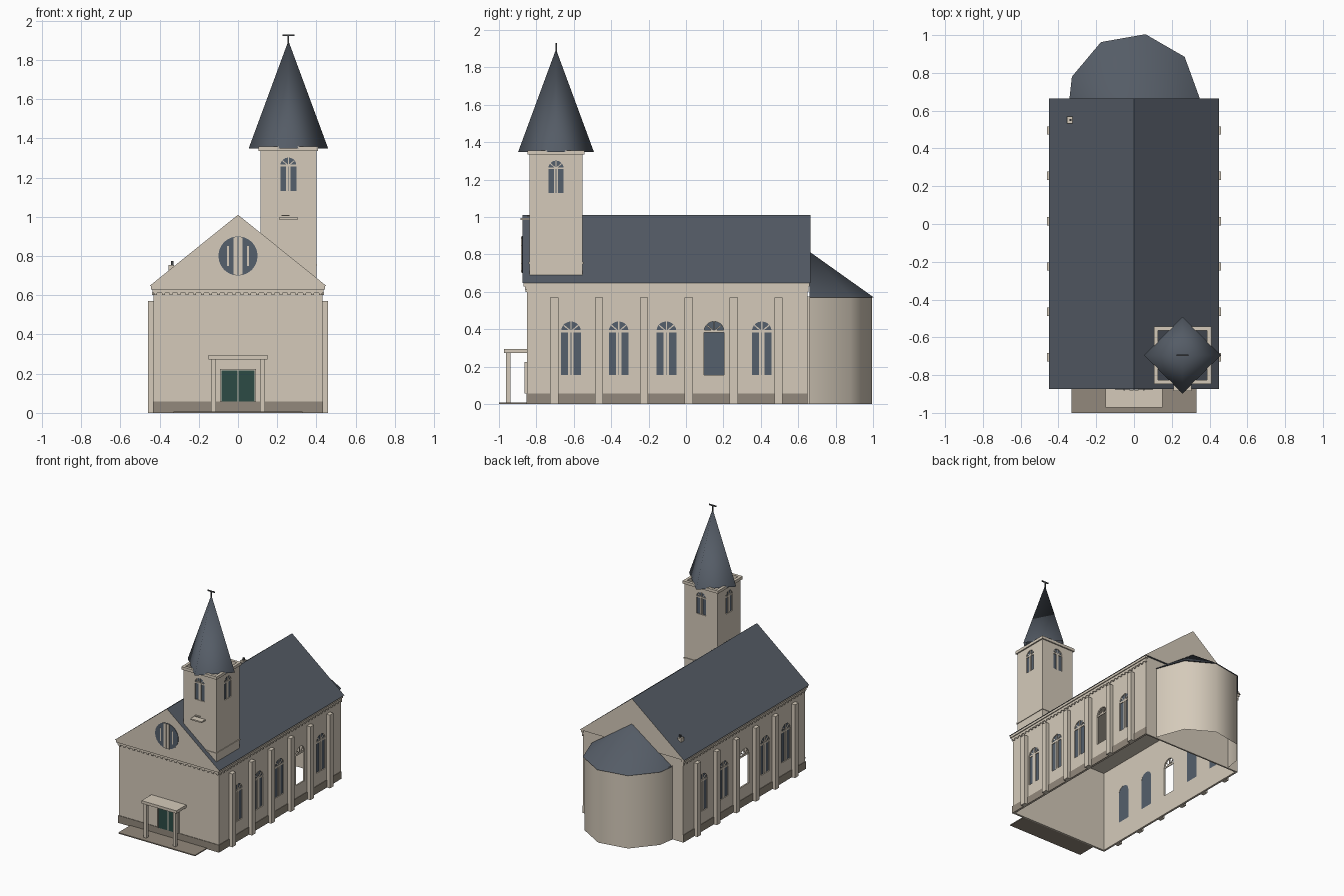
import bpy, bmesh, math
from mathutils import Matrix, Vector

if "Cube" in bpy.data.objects:
    bpy.data.objects.remove(bpy.data.objects["Cube"])


def material(name, r, g, b):
    m = bpy.data.materials.new(name)
    m.use_nodes = True
    m.diffuse_color = (r, g, b, 1)
    m.node_tree.nodes["Principled BSDF"].inputs["Base Color"].default_value = (r, g, b, 1)
    return m


PLASTER = material("beige plaster", .66, .59, .49)
SLATE = material("slate roof", .09, .107, .133)
STONE = material("taupe plinth stone", .29, .25, .2)
GLASS = material("blue grey glass", .09, .115, .15)
GREEN = material("dark green door", .025, .07, .06)
METAL = material("dark metal", .06, .065, .07)


def finish(name, bm, *mats):
    bmesh.ops.recalc_face_normals(bm, faces=bm.faces)
    mesh = bpy.data.meshes.new(name)
    bm.to_mesh(mesh)
    bm.free()
    for m in mats:
        mesh.materials.append(m)
    ob = bpy.data.objects.new(name, mesh)
    bpy.context.collection.objects.link(ob)
    return ob


def activate(ob):
    bpy.ops.object.select_all(action='DESELECT')
    ob.select_set(True)
    bpy.context.view_layer.objects.active = ob


def add_box(bm, x, y, z, matrix=Matrix()):
    """Box from three (low, high) ranges."""
    lo, hi = Vector((x[0], y[0], z[0])), Vector((x[1], y[1], z[1]))
    m = matrix @ Matrix.Translation((lo + hi) / 2) @ Matrix.Diagonal((*(hi - lo), 1))
    bmesh.ops.create_cube(bm, size=1, matrix=m)


def box(name, mat, x, y, z):
    bm = bmesh.new()
    add_box(bm, x, y, z)
    return finish(name, bm, mat)


def add_prism(bm, profile, near, far, matrix):
    """Extrude a local xy outline from local z near to far."""
    face = bm.faces.new([bm.verts.new(matrix @ Vector((u, v, near))) for u, v in profile])
    out = bmesh.ops.extrude_face_region(bm, geom=[face])["geom"]
    shift = matrix.to_3x3() @ Vector((0, 0, far - near))
    bmesh.ops.translate(bm, vec=shift, verts=[v for v in out if isinstance(v, bmesh.types.BMVert)])


def facing(x, y, z, degrees):
    """Wall frame: local x along the wall, y up, z outwards."""
    return (Matrix.Translation((x, y, z)) @ Matrix.Rotation(math.radians(degrees), 4, 'Z')
            @ Matrix.Rotation(math.pi / 2, 4, 'X'))


def arch(w, h, steps=10):
    r = w / 2
    ring = [(r * math.cos(math.pi * i / steps), h - r + r * math.sin(math.pi * i / steps))
            for i in range(steps + 1)]
    return [(-r, 0), (r, 0)] + ring


def cut(target, bm):
    cutter = finish("cutter", bm)
    cutter.hide_render = True
    mod = target.modifiers.new("cut", 'BOOLEAN')
    mod.operation, mod.solver, mod.object = 'DIFFERENCE', 'EXACT', cutter
    activate(target)
    bpy.ops.object.modifier_apply(modifier=mod.name)
    bpy.data.objects.remove(cutter)


def window(name, frame, w, h, glazed=True):
    """Arched pane with double mullion, transom and fan tracery."""
    if glazed:
        bm = bmesh.new()
        add_prism(bm, arch(w, h), -.011, -.007, frame)
        finish(name + "_glass", bm, GLASS)
    bm = bmesh.new()
    r, t = w / 2, w * .06
    spring, depth = h - r, (-.008, -.002)
    add_box(bm, (-r, r), (spring - t, spring + t), depth, frame)
    if glazed:
        for s in (-1, 1):
            add_box(bm, (s * t * 1.3 - t, s * t * 1.3 + t), (0, spring), depth, frame)
    for angle in (40, 90, 140):
        spoke = frame @ Matrix.Translation((0, spring, 0)) @ Matrix.Rotation(math.radians(angle), 4, 'Z')
        add_box(bm, (0, r * .97), (-t / 2, t / 2), depth, spoke)
    finish(name + "_tracery", bm, PLASTER)


# Nave walls, hollow and open below
nave = box("nave_walls", PLASTER, (-.43, .43), (-.85, .65), (0, .65))
bm = bmesh.new()
add_box(bm, (-.418, .418), (-.838, .638), (-.1, .64))
cut(nave, bm)
bays = [-.615 + .255 * i for i in range(5)]
openings = bmesh.new()
for side, angle, unglazed in ((1, 90, 3), (-1, 270, 2)):
    for i, y in enumerate(bays):
        frame = facing(side * .43, y, .155, angle)
        add_prism(openings, arch(.106, .287), -.05, .02, frame)
        window(f"nave_window_{'left' if side > 0 else 'right'}_{i + 1}", frame, .106, .287, i != unglazed)
cut(nave, openings)

# Side buttresses and plinth
bm = bmesh.new()
for s in (-1, 1):
    for i in range(6):
        y = -.705 + .24 * i
        add_box(bm, sorted((s * .428, s * .46)), (y - .022, y + .022), (0, .57))
finish("buttresses", bm, PLASTER)
bm = bmesh.new()
for s in (-1, 1):
    add_box(bm, sorted((s * .429, s * .434)), (-.854, .65), (0, .058))
    add_box(bm, sorted((s * .095, s * .434)), (-.854, -.849), (0, .058))
add_box(bm, (-.095, .095), (-.854, -.849), (0, .058))
finish("plinth", bm, STONE)

# Cornice strips and dentils
bm = bmesh.new()
for s in (-1, 1):
    add_box(bm, sorted((s * .425, s * .436)), (-.86, .655), (.612, .65))
    add_box(bm, sorted((s * .425, s * .443)), (-.868, .66), (.63, .65))
    for i in range(38):
        add_box(bm, sorted((s * .428, s * .438)), (-.84 + .04 * i, -.825 + .04 * i), (.6, .613))
add_box(bm, (-.436, .436), (-.86, -.845), (.612, .65))
add_box(bm, (-.443, .443), (-.868, -.845), (.63, .65))
for i in range(22):
    add_box(bm, (-.428 + .04 * i, -.413 + .04 * i), (-.858, -.848), (.6, .613))
finish("cornice", bm, PLASTER)

# Main roof with plastered gable ends
bm = bmesh.new()
add_prism(bm, [(-.45, .648), (.45, .648), (0, 1.01)], -.665, .873, facing(0, 0, 0, 0))
roof = finish("main_roof", bm, SLATE, PLASTER)
for p in roof.data.polygons:
    p.material_index = int(abs(p.normal.y) > .9)

# Round gable window with bars
rose = facing(0, -.873, .8, 0)
bm = bmesh.new()
add_prism(bm, [(.1 * math.cos(math.tau * i / 24), .1 * math.sin(math.tau * i / 24)) for i in range(24)],
          -.002, .004, rose)
finish("rose_window_glass", bm, GLASS)
bm = bmesh.new()
for s in (-1, 1):
    add_box(bm, sorted((s * .003, s * .024)), (-.096, .096), (.003, .008), rose)
    add_box(bm, sorted((s * .047, s * .056)), (-.05, .05), (.003, .008), rose)
finish("rose_window_bars", bm, PLASTER)

# Nine-sided apse at the back
def ring_point(i, r, z):
    a = math.radians(40 * i)
    return Vector((r * math.cos(a), .66 + r * math.sin(a), z))


bm = bmesh.new()
low, high = [[bm.verts.new(ring_point(i, .34, z)) for i in range(5)] for z in (0, .575)]
for row, z in ((low, 0), (high, .575)):
    row.append(bm.verts.new((-.34, .65, z)))
for i in range(5):
    bm.faces.new((low[i], low[i + 1], high[i + 1], high[i]))
apse = finish("apse_wall", bm, PLASTER)
bm = bmesh.new()
rim = [bm.verts.new(ring_point(i, .35, .57)) for i in range(5)] + [bm.verts.new((-.342, .66, .57))]
tip = bm.verts.new((0, .66, .815))
for a, b in zip(rim, rim[1:]):
    bm.faces.new((a, b, tip))
bm.faces.new(rim)
apse_roof = finish("apse_roof", bm, SLATE)
for ob in (apse, apse_roof):
    activate(ob)
    bpy.ops.object.shade_smooth_by_angle(angle=math.radians(45))

# Bell tower, open at the top
TX, TY, HALF = .257, -.695, .142
tower = box("tower_walls", PLASTER, (TX - HALF, TX + HALF), (TY - HALF, TY + HALF), (.66, 1.35))
hollow = bmesh.new()
inner = HALF - .012
add_box(hollow, (TX - inner, TX + inner), (TY - inner, TY + inner), (.5, 1.5))
cut(tower, hollow)
openings = bmesh.new()
for i, side in enumerate(("front", "left", "back", "right")):
    a = math.radians(90 * i)
    frame = facing(TX + HALF * math.sin(a), TY - HALF * math.cos(a), 1.13, 90 * i)
    add_prism(openings, arch(.082, .172), -.05, .02, frame)
    window("tower_window_" + side, frame, .082, .172)
cut(tower, openings)


def tower_band(name, grow, z):
    band = box(name, PLASTER, (TX - HALF - grow, TX + HALF + grow), (TY - HALF - grow, TY + HALF + grow), z)
    core = bmesh.new()
    add_box(core, (TX - inner, TX + inner), (TY - inner, TY + inner), (.5, 1.5))
    cut(band, core)


tower_band("tower_cornice", .01, (1.335, 1.357))
tower_band("tower_string_course", .005, (.75, .76))
box("tower_ledge", PLASTER, (.21, .305), (-.885, -.83), (.985, .995))
box("tower_ledge_lip", PLASTER, (.222, .262), (-.85, -.83), (1.003, 1.009))

# Four-sided spire with finial cross
bm = bmesh.new()
bmesh.ops.create_cone(bm, cap_ends=False, segments=4, radius1=.203, radius2=0, depth=.55,
                      matrix=Matrix.Translation((TX, TY, 1.622)))
bmesh.ops.remove_doubles(bm, verts=bm.verts, dist=.0001)
spire = finish("spire", bm, SLATE)
activate(spire)
bpy.ops.object.shade_smooth()
bm = bmesh.new()
add_box(bm, (TX - .004, TX + .004), (TY - .004, TY + .004), (1.87, 1.93))
add_box(bm, (TX - .031, TX + .031), (TY - .004, TY + .004), (1.921, 1.929))
finish("finial_cross", bm, METAL)

# Entrance: door, frame, canopy, posts and paving
bm = bmesh.new()
for s in (-1, 1):
    add_box(bm, sorted((s * .003, s * .083)), (-.86, -.848), (.058, .215))
finish("door_leaves", bm, GREEN)
bm = bmesh.new()
for s in (-1, 1):
    add_box(bm, sorted((s * .083, s * .092)), (-.864, -.848), (.058, .224))
add_box(bm, (-.092, .092), (-.864, -.848), (.215, .224))
add_box(bm, (-.003, .003), (-.861, -.848), (.058, .215))
finish("door_frame", bm, PLASTER)
box("porch_canopy", PLASTER, (-.15, .15), (-.972, -.845), (.272, .294))
bm = bmesh.new()
for s in (-1, 1):
    add_box(bm, sorted((s * .113, s * .138)), (-.963, -.938), (.008, .275))
finish("porch_posts", bm, PLASTER)
box("porch_paving", STONE, (-.33, .33), (-1, -.85), (0, .008))

# Small roof chimney with pipe
box("chimney", PLASTER, (-.354, -.326), (.533, .57), (.7, .755))
box("chimney_pipe", METAL, (-.342, -.33), (.545, .557), (.75, .775))
